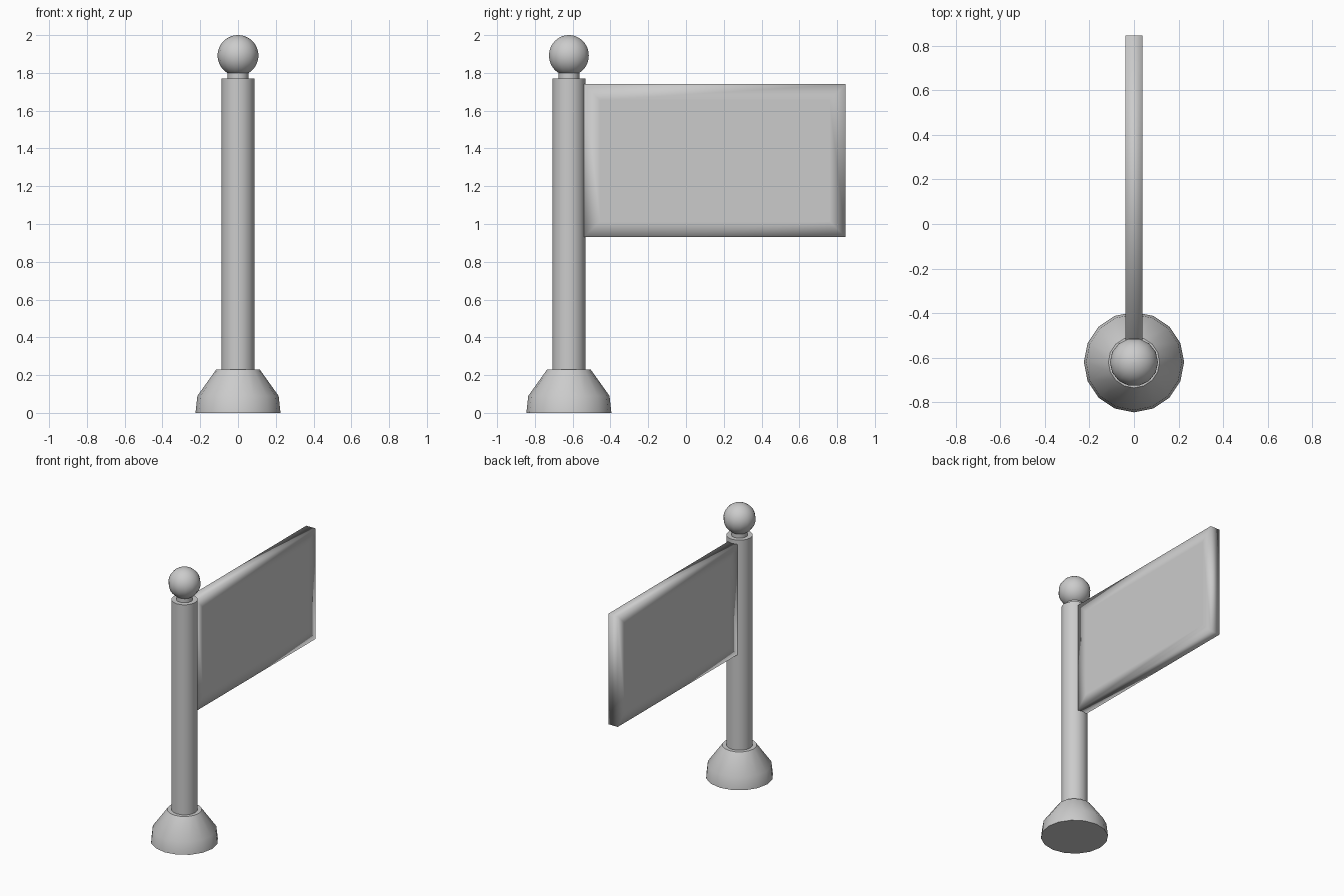
import bpy, bmesh
from math import sin, cos, pi, radians

if "Cube" in bpy.data.objects:
    bpy.data.objects.remove(bpy.data.objects["Cube"])

POLE_Y = -0.62


def finish(name, bm, angle=None):
    bmesh.ops.recalc_face_normals(bm, faces=bm.faces)
    mesh = bpy.data.meshes.new(name)
    bm.to_mesh(mesh)
    bm.free()
    obj = bpy.data.objects.new(name, mesh)
    bpy.context.collection.objects.link(obj)
    bpy.ops.object.select_all(action='DESELECT')
    obj.select_set(True)
    bpy.context.view_layer.objects.active = obj
    if angle is None:
        bpy.ops.object.shade_smooth()
    else:
        bpy.ops.object.shade_smooth_by_angle(angle=radians(angle))
    return obj


def lathe(name, profile, sides=16, angle=50):
    """Turn a (radius, z) profile around the pole axis and cap both ends."""
    bm = bmesh.new()
    rings = [[bm.verts.new((r * cos(2 * pi * i / sides),
                            POLE_Y + r * sin(2 * pi * i / sides), z))
              for i in range(sides)] for r, z in profile]
    for low, high in zip(rings, rings[1:]):
        for i in range(sides):
            j = (i + 1) % sides
            bm.faces.new((low[i], low[j], high[j], high[i]))
    bm.faces.new(rings[0])
    bm.faces.new(rings[-1])
    return finish(name, bm, angle)


# Flared foot, pole and the narrow neck under the ball
lathe("base", [(0.225, 0), (0.215, 0.09), (0.115, 0.23)])
lathe("pole", [(0.088, 0.2), (0.088, 1.77)])
lathe("neck", [(0.055, 1.75), (0.055, 1.83)])

# Ball finial
steps = 24
ball = [(max(0.108 * sin(pi * i / steps), 0.001), 1.892 - 0.108 * cos(pi * i / steps))
        for i in range(steps + 1)]
lathe("ball_finial", ball, sides=14)

# Flag panel: thin box with an inset border on both broad sides, softly shaded
bm = bmesh.new()
bmesh.ops.create_cube(bm, size=1)
bmesh.ops.scale(bm, vec=(0.076, 1.385, 0.81), verts=bm.verts)
bmesh.ops.translate(bm, vec=(0, 0.1525, 1.335), verts=bm.verts)
bm.normal_update()
sides = [f for f in bm.faces if abs(f.normal.x) > 0.9]
bmesh.ops.inset_individual(bm, faces=sides, thickness=0.12)
finish("flag", bm)
